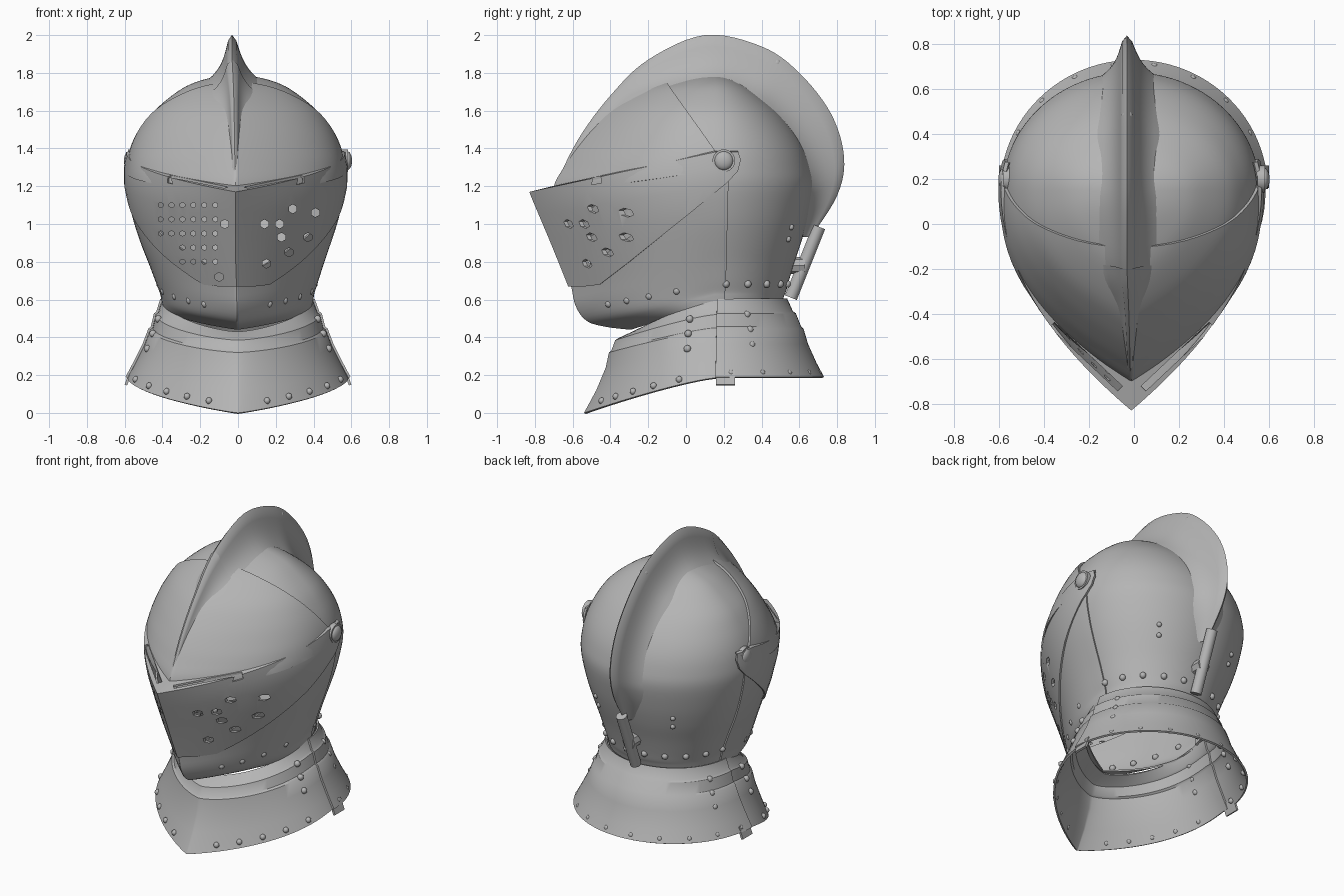
import bpy, bmesh, math
from mathutils import Vector, Matrix

if "Cube" in bpy.data.objects:
    bpy.data.objects.remove(bpy.data.objects["Cube"])

YC = 0.15          # y of the widest line and the visor pivots
N = 96

steel = bpy.data.materials.new("steel grey")
steel.diffuse_color = (0.46, 0.46, 0.46, 1)
steel.use_nodes = True
steel.node_tree.nodes["Principled BSDF"].inputs["Base Color"].default_value = steel.diffuse_color


def ring_point(r, a):
    """Point on a ring (z front, z side, y front, y back, half width, keel, roundness, drop power)."""
    zf, zb, yf, yb, w, p = r[:6]
    e, q = r[6:8] if len(r) > 6 else (1, 1)
    s, c = math.sin(a), math.cos(a)
    lean = -.012 * max(0, min(1, (zb - .5) / .4))
    if s >= 0:
        return Vector((w * c + lean, YC + (yb - YC) * s, zb))
    u = -s
    x = w * max(0, 1 - u ** p) ** e
    return Vector((math.copysign(x, c) + lean, YC - u * (YC - yf), zb + (zf - zb) * u ** q))


def front_angle(f, p=2.2):
    """Angle on the front half whose point lies at the fraction f of the half width."""
    a = -math.asin((1 - abs(f)) ** (1 / p))
    return a if f > 0 else math.pi - a


def spline(rows, steps):
    """Catmull-Rom interpolation of parameter rows."""
    out = []
    for i in range(len(rows) - 1):
        p0, p1, p2, p3 = (rows[max(0, min(len(rows) - 1, i + d))] for d in (-1, 0, 1, 2))
        for k in range(steps):
            t = k / steps
            out.append(tuple(0.5 * (2 * b + (c - a) * t + (2 * a - 5 * b + 4 * c - d) * t * t
                                    + (3 * b - a - 3 * c + d) * t ** 3)
                             for a, b, c, d in zip(p0, p1, p2, p3)))
    return out + [rows[-1]]


def finish(name, bm, thick=0, offset=-1, cutter=None, angle=35):
    me = bpy.data.meshes.new(name)
    bm.to_mesh(me)
    bm.free()
    ob = bpy.data.objects.new(name, me)
    bpy.context.collection.objects.link(ob)
    me.materials.append(steel)
    bpy.ops.object.select_all(action='DESELECT')
    ob.select_set(True)
    bpy.context.view_layer.objects.active = ob
    if thick:
        m = ob.modifiers.new("plate", 'SOLIDIFY')
        m.thickness, m.offset = thick, offset
        bpy.ops.object.modifier_apply(modifier="plate")
    if cutter:
        m = ob.modifiers.new("holes", 'BOOLEAN')
        m.operation, m.solver, m.object = 'DIFFERENCE', 'EXACT', cutter
        bpy.ops.object.modifier_apply(modifier="holes")
    bpy.ops.object.shade_smooth_by_angle(angle=math.radians(angle))
    return ob


def plate(name, rings, outline=(), **kw):
    """Loft rings (bottom to top), keep what lies in a convex side outline (y, z)."""
    bm = bmesh.new()
    loops = [[bm.verts.new(ring_point(r, 2 * math.pi * i / N)) for i in range(N)] for r in rings]
    for a, b in zip(loops, loops[1:]):
        for i in range(N):
            j = (i + 1) % N
            bm.faces.new((a[i], a[j], b[j], b[i]))
    bmesh.ops.remove_doubles(bm, verts=bm.verts, dist=0.0004)
    for (y0, z0), (y1, z1) in zip(outline, list(outline[1:]) + list(outline[:1])):
        bmesh.ops.bisect_plane(bm, geom=bm.verts[:] + bm.edges[:] + bm.faces[:], dist=1e-5,
                               plane_co=(0, y0, z0), plane_no=(0, z1 - z0, y0 - y1),
                               clear_outer=True)
    return finish(name, bm, **kw)


def rod(bm, p, q, r, seg=16):
    p, q = Vector(p), Vector(q)
    rot = (q - p).to_track_quat('Z', 'Y').to_matrix().to_4x4()
    bmesh.ops.create_cone(bm, cap_ends=True, segments=seg, radius1=r, radius2=r,
                          depth=(q - p).length, matrix=Matrix.Translation((p + q) / 2) @ rot)


# Main head surface: neck, chin, brow and dome
head = spline([
    (.45, .59, -.29, .51, .39, 2.4), (.465, .62, -.42, .52, .395, 2.3),
    (.495, .645, -.52, .53, .40, 2.2), (.57, .70, -.575, .545, .42, 2.1),
    (.68, .80, -.60, .575, .455, 2.1), (.85, .92, -.645, .615, .50, 2.1),
    (1.0, 1.05, -.68, .65, .54, 2.1), (1.18, 1.2, -.69, .675, .57, 2.45),
    (1.3, 1.3, -.63, .66, .567, 2.5), (1.4, 1.4, -.565, .625, .545, 2.4),
    (1.5, 1.5, -.485, .565, .50, 2.4), (1.6, 1.6, -.385, .48, .43, 2.4),
    (1.7, 1.7, -.23, .36, .31, 2.4), (1.75, 1.75, -.09, .28, .215, 2.4),
    (1.78, 1.78, .03, .21, .10, 2.4), (1.787, 1.787, .15, .15, 0, 2.4)], 4)
plate("skull", head, [(.17, .4), (1, .4), (1, 2.2), (-.22, 2.2), (-.22, 1.85)], thick=.015)
plate("bevor", head, [(-.8, .3), (.2, .3), (.21, .7), (.25, 1.25), (.1, 1.22), (-.8, .57)],
      thick=.01, offset=1)
plate("upper_visor", head, [(-.9, 1.13), (.2, 1.29), (.28, 1.34), (.27, 1.4), (-.1, 1.74),
                            (-.25, 1.95), (-.9, 1.95)], thick=.014, offset=1)

# Breaths and sight slits cut through the lower visor
bm = bmesh.new()
for x, z in [(.14, 1.0), (.29, 1.08), (.41, 1.06), (.22, 1.0), (.23, .93), (.37, .93), (.27, .85),
             (.15, .79), (-.07, 1.0), (-.1, .72)]:
    rod(bm, (x, -1, z), (x, -.15, z), .024, 6)
for i in range(6):
    for j in range(5):
        if i > 1 or j < 3:
            x, z = -.41 + .058 * i, 1.1 - .075 * j
            rod(bm, (x, -1, z), (x, -.15, z), .014, 6)
for side in (-1, 1):
    d = Vector((.34 * side, .32, .069)).normalized()
    across = Vector((0, 0, 1)).cross(d).normalized()
    up = d.cross(across)
    mat = Matrix((d, across, up)).transposed().to_4x4()
    mat.translation = (.203 * side - .01, -.59, 1.222)
    bmesh.ops.create_cube(bm, size=1, matrix=mat @ Matrix.Diagonal((.42, .03, .07, 1)))
cutter = finish("visor_cutter", bm)
cutter.hide_render = True
cutter.hide_set(True)

# Lower visor with its ledge below the sight
plate("lower_visor", [
    (.66, .75, -.62, .6, .453, 2.1), (.79, .9, -.672, .6, .51, 2.05),
    (.92, 1.05, -.725, .66, .56, 2.0), (1.05, 1.2, -.78, .69, .59, 2.0),
    (1.12, 1.3, -.81, .68, .592, 2.0), (1.17, 1.38, -.83, .66, .58, 2.0),
    (1.205, 1.387, -.688, .64, .564, 2.45)],
    [(-1, .67), (-.47, .67), (-.3, .80), (.0, 1.04), (.22, 1.22), (.275, 1.28), (.29, 1.34),
     (.27, 1.40), (.24, 1.42), (-1, 1.42)],
    thick=.014, cutter=cutter)

# Tall comb running from brow to nape, its front part covered by the upper visor
outer = [(-.70, 1.19), (-.57, 1.45), (-.40, 1.68), (-.2, 1.87), (.1, 2.0), (.4, 1.94), (.6, 1.8),
         (.77, 1.58), (.837, 1.35), (.80, 1.15), (.66, .93)]
inner = [(-.66, 1.19), (-.53, 1.4), (-.36, 1.58), (-.18, 1.68), (.12, 1.755), (.34, 1.68),
         (.46, 1.58), (.57, 1.42), (.635, 1.25), (.64, 1.1), (.62, .93)]
S = 8


def comb(name, first, last, pad):
    bm = bmesh.new()
    rows = []
    for (yo, zo), (yi, zi) in list(zip(spline(outer, 6), spline(inner, 6)))[first:last]:
        scale = min(1, math.hypot(yo - yi, zo - zi) / .2)
        row = []
        for k in range(-S, S + 1):
            s = abs(k) / S
            w = (.014 + .065 * s + .07 * s ** 4) * scale + pad
            row.append(bm.verts.new((math.copysign(w, k) * (k != 0) - .012 - .02 * (1 - s / 2) * scale,
                                     yo + (yi - yo) * s, zo + (zi - zo) * s)))
        rows.append(row)
    for a, b in zip(rows, rows[1:]):
        for k in range(2 * S):
            bm.faces.new((a[k], b[k], b[k + 1], a[k + 1]))
    finish(name, bm, angle=50)


comb("comb", 17, None, 0)
comb("comb_front", 0, 19, .006)

# Flared collar of overlapping lames, front and back halves
collar = [row + (1.25,) for row in [
    (0, .185, -.54, .72, .585, 2.2, .9), (.12, .26, -.475, .68, .545, 2.2, .8),
    (.24, .36, -.425, .635, .495, 2.2, .72), (.32, .44, -.408, .612, .465, 2.2, .68),
    (.33, .45, -.395, .60, .452, 2.2, .68), (.385, .52, -.375, .572, .435, 2.2, .68),
    (.395, .53, -.36, .557, .422, 2.2, .68), (.43, .60, -.285, .525, .398, 2.2, .68)]]
plate("collar_front", collar, [(-1, -.1), (.19, -.1), (.19, .9), (-1, .9)], thick=.012)
plate("collar_back", collar, [(.15, -.1), (1, -.1), (1, .9), (.17, .9)], thick=.012, offset=1)

# Hanging tabs where the collar halves meet
for side, name in ((-1, "left"), (1, "right")):
    bm = bmesh.new()
    mat = Matrix.Translation((.58 * side, .21, .185)) @ Matrix.Rotation(-.35 * side, 4, 'Y')
    bmesh.ops.create_cube(bm, size=1, matrix=mat @ Matrix.Diagonal((.014, .1, .08, 1)))
    finish(name + "_collar_tab", bm)

# Rivets on the collar edge, collar sides, neck and comb
bm = bmesh.new()


def rivet(p, r=.018):
    bmesh.ops.create_uvsphere(bm, u_segments=10, v_segments=6, radius=r, matrix=Matrix.Translation(p))


edge = tuple(a * .65 + b * .35 for a, b in zip(collar[0], collar[1]))
for i in range(10):
    rivet(ring_point(edge, math.pi * (i + .5) / 10))
    rivet(ring_point(head[11], math.pi * (i + .5) / 10), .02)
for f in (.22, .42, .62, .8, .94):
    for side in (-1, 1):
        rivet(ring_point(edge, front_angle(f * side)))
        if f > .4:
            rivet(ring_point(head[11], front_angle(f * side)), .02)
for a in (-.25, .42):
    for r in (collar[2], collar[3], collar[5]):
        rivet(ring_point(r, a), .02)
        rivet(ring_point(r, math.pi - a), .02)
for a in (1.0, math.pi - 1.0):
    for k in (20, 22):
        rivet(ring_point(head[k], a), .016)
for y, z in ((.48, 1.85), (.79, 1.3)):
    rivet(Vector((-.03, y, z)), .026)
finish("rivets", bm)

# Visor pivot bolts
for side, name in ((-1, "left"), (1, "right")):
    bm = bmesh.new()
    rod(bm, (.55 * side, .2, 1.335), (.583 * side, .2, 1.335), .06, 24)
    bmesh.ops.create_uvsphere(bm, u_segments=20, v_segments=12, radius=1,
                              matrix=Matrix.Translation((.578 * side, .2, 1.335))
                              @ Matrix.Diagonal((.026, .05, .05, 1)))
    finish(name + "_pivot", bm)

# Plume tube at the nape with its mounting plate
bm = bmesh.new()
rod(bm, (-.02, .555, .61), (-.02, .705, .985), .034, 20)
rod(bm, (-.02, .54, .78), (-.02, .63, .78), .045, 8)
finish("plume_tube", bm)
